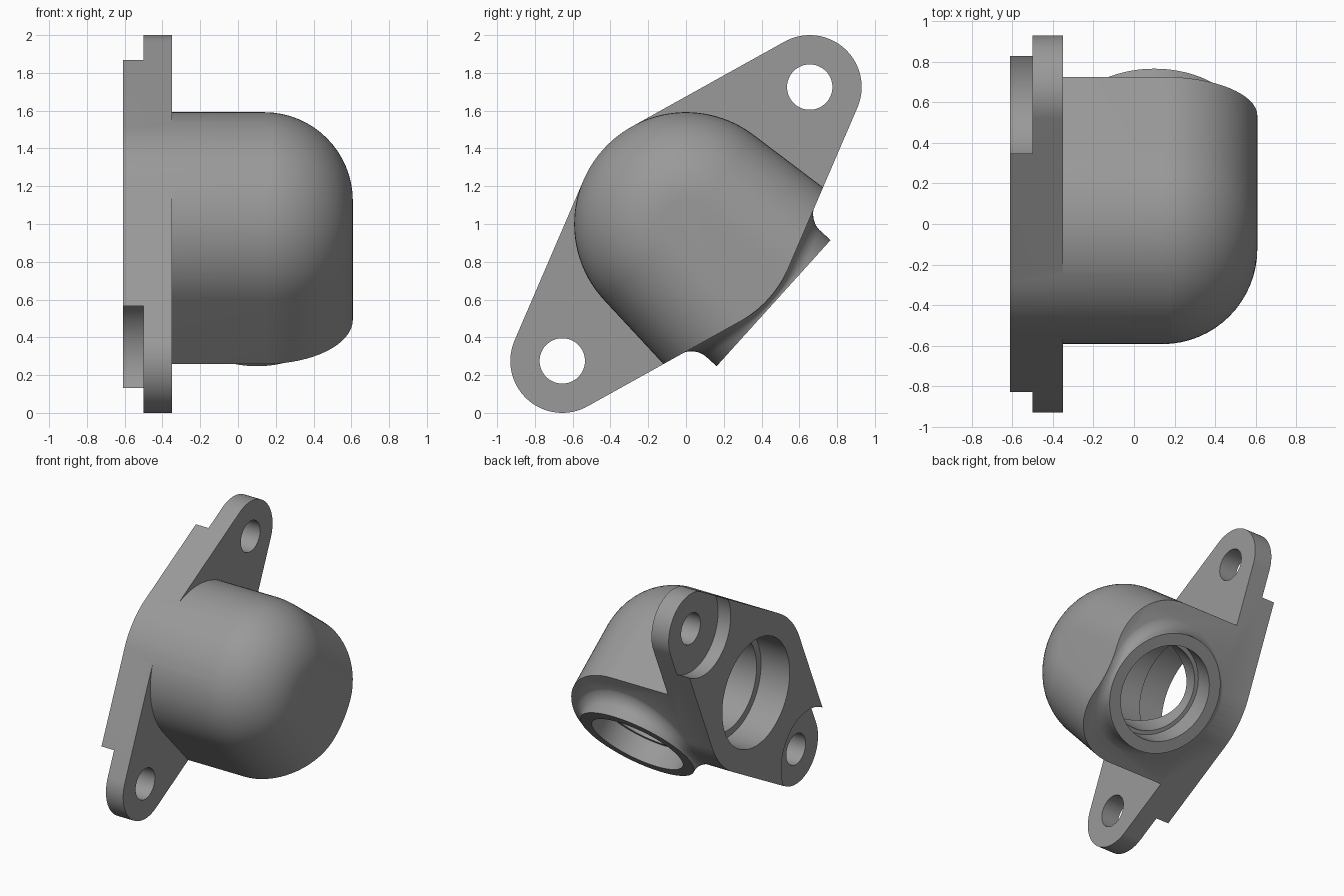
import bpy, bmesh, math
from mathutils import Matrix

if "Cube" in bpy.data.objects:
    bpy.data.objects.remove(bpy.data.objects["Cube"])

# Working frame: X = inlet axis, Y = outlet axis, Z = line through the bolt holes
R, LUG_R, LUG_U = 0.59, 0.275, 0.977
TAPER = math.asin((R - LUG_R) / LUG_U)
DRAFT = math.radians(5)
OUT_X, OUT_R, OUT_END = 0.10, 0.45, 0.625


def loft(name, rings):
    """Closed solid through rings of equal point count."""
    bm = bmesh.new()
    loops = [[bm.verts.new(p) for p in ring] for ring in rings]
    n = len(loops[0])
    for a, b in zip(loops, loops[1:]):
        for i in range(n):
            j = (i + 1) % n
            bm.faces.new((a[i], a[j], b[j], b[i]))
    bm.faces.new(loops[0][::-1])
    bm.faces.new(loops[-1])
    bmesh.ops.recalc_face_normals(bm, faces=bm.faces)
    me = bpy.data.meshes.new(name)
    bm.to_mesh(me)
    bm.free()
    ob = bpy.data.objects.new(name, me)
    bpy.context.collection.objects.link(ob)
    return ob


def arc(cu, r, a0, a1, n):
    return [(r * math.cos(a0 + (a1 - a0) * i / n), cu + r * math.sin(a0 + (a1 - a0) * i / n))
            for i in range(n + 1)]


def rod(name, r, start, end, axis='X', u=0.0):
    """Cylinder along the inlet (X) or outlet (Y) axis."""
    circle = arc(0, r, 0, math.tau, 72)[:-1]
    if axis == 'X':
        return loft(name, [[(x, d, u + h) for d, h in circle] for x in (start, end)])
    return loft(name, [[(OUT_X + p, y, q) for p, q in circle] for y in (start, end)])


def combine(ob, tool, operation):
    mod = ob.modifiers.new(operation, 'BOOLEAN')
    mod.operation, mod.solver, mod.object = operation, 'EXACT', tool
    bpy.context.view_layer.objects.active = ob
    bpy.ops.object.modifier_apply(modifier=mod.name)
    bpy.data.objects.remove(tool)


def body_ring(x, r):
    """Half round with drafted sides that open towards the outlet."""
    a0 = math.pi / 2 + DRAFT
    pts = arc(0, r, a0, math.tau - a0, 48)
    far = 1 + 0.3 * r
    t = (far - pts[0][0]) * math.tan(DRAFT)
    pts = [(far, pts[0][1] + t)] + pts + [(far, pts[-1][1] - t)]
    return [(x, d, u) for d, u in pts]


# Flange slab stepping into the body with its large end round
rings = [body_ring(-0.8, 2), body_ring(-0.35, 2), body_ring(-0.35, R + 0.002)]
for i in range(17):
    f = math.pi / 2 * i / 16
    rings.append(body_ring(0.14 + 0.468 * math.sin(f), R + 0.002 - 0.47 * (1 - math.cos(f))))
fitting = loft("elbow_fitting", rings)

# Two-lug flange outline trims the whole fitting
a, pi = TAPER, math.pi
outline = (arc(LUG_U, LUG_R, a, pi - a, 40) + arc(0, R, pi - a, pi + a, 14)
           + arc(-LUG_U, LUG_R, pi + a, 2 * pi - a, 40) + arc(0, R, -a, a, 14))
combine(fitting, loft("outline_cutter", [[(x, d, u) for d, u in outline] for x in (-0.61, 1)]),
        'INTERSECT')


# Outlet collar with a concave fillet that follows the side surface
def side_height(u):
    u = abs(u)
    if u < R * math.sin(TAPER):
        return math.sqrt(R * R - u * u)
    return (R - u * math.sin(TAPER)) / math.cos(TAPER)


def collar_ring(f):
    ring = []
    for i in range(96):
        t = math.tau * i / 96
        r = OUT_R + 0.08 * (1 - math.sin(f or 0))
        x, u = OUT_X + r * math.cos(t), r * math.sin(t)
        s = side_height(u) - 0.003
        rise = min(0.08, OUT_END - 0.003 - s)
        y = 0.3 if f is None else s + rise * (1 - math.cos(f))
        ring.append((min(x, 0.6), y, u))
    return ring


lip = [(OUT_X + OUT_R * math.cos(math.tau * i / 96), OUT_END, OUT_R * math.sin(math.tau * i / 96))
       for i in range(96)]
collar = loft("collar", [collar_ring(None)] + [collar_ring(pi / 2 * k / 8) for k in range(9)] + [lip])
combine(fitting, collar, 'UNION')

# Bolt holes and the round reliefs behind the lugs
for side in (-1, 1):
    combine(fitting, rod("lug_relief", 0.34, -0.8, -0.5, u=side * LUG_U), 'DIFFERENCE')
    combine(fitting, rod("bolt_hole", 0.12, -0.8, 0, u=side * LUG_U), 'DIFFERENCE')

# Inlet bore ending in a dome, with a wider counterbore
bore = []
circle = arc(0, 1, 0, math.tau, 72)[:-1]
for x, r in [(-0.8, 0.42), (-0.36, 0.42), (-0.36, 0.365)] + [
        (OUT_X + 0.365 * math.sin(k * pi / 26), 0.365 * math.cos(k * pi / 26)) for k in range(13)]:
    bore.append([(x, r * d, r * u) for d, u in circle])
combine(fitting, loft("inlet_bore", bore), 'DIFFERENCE')

# Outlet bore and counterbore
combine(fitting, rod("outlet_bore", 0.33, 0, 0.8, 'Y'), 'DIFFERENCE')
combine(fitting, rod("outlet_counterbore", 0.36, 0.46, 0.8, 'Y'), 'DIFFERENCE')

# Tilt into place, shade and colour
fitting.data.transform(Matrix.Translation((0, 0, 1.0)) @ Matrix.Rotation(math.radians(-42.1), 4, 'X'))
grey = bpy.data.materials.new("cast_grey")
grey.diffuse_color = (0.32, 0.32, 0.32, 1)
grey.use_nodes = True
grey.node_tree.nodes["Principled BSDF"].inputs["Base Color"].default_value = grey.diffuse_color
fitting.data.materials.clear()
fitting.data.materials.append(grey)
bpy.ops.object.select_all(action='DESELECT')
fitting.select_set(True)
bpy.context.view_layer.objects.active = fitting
bpy.ops.object.shade_smooth_by_angle(angle=math.radians(25))
